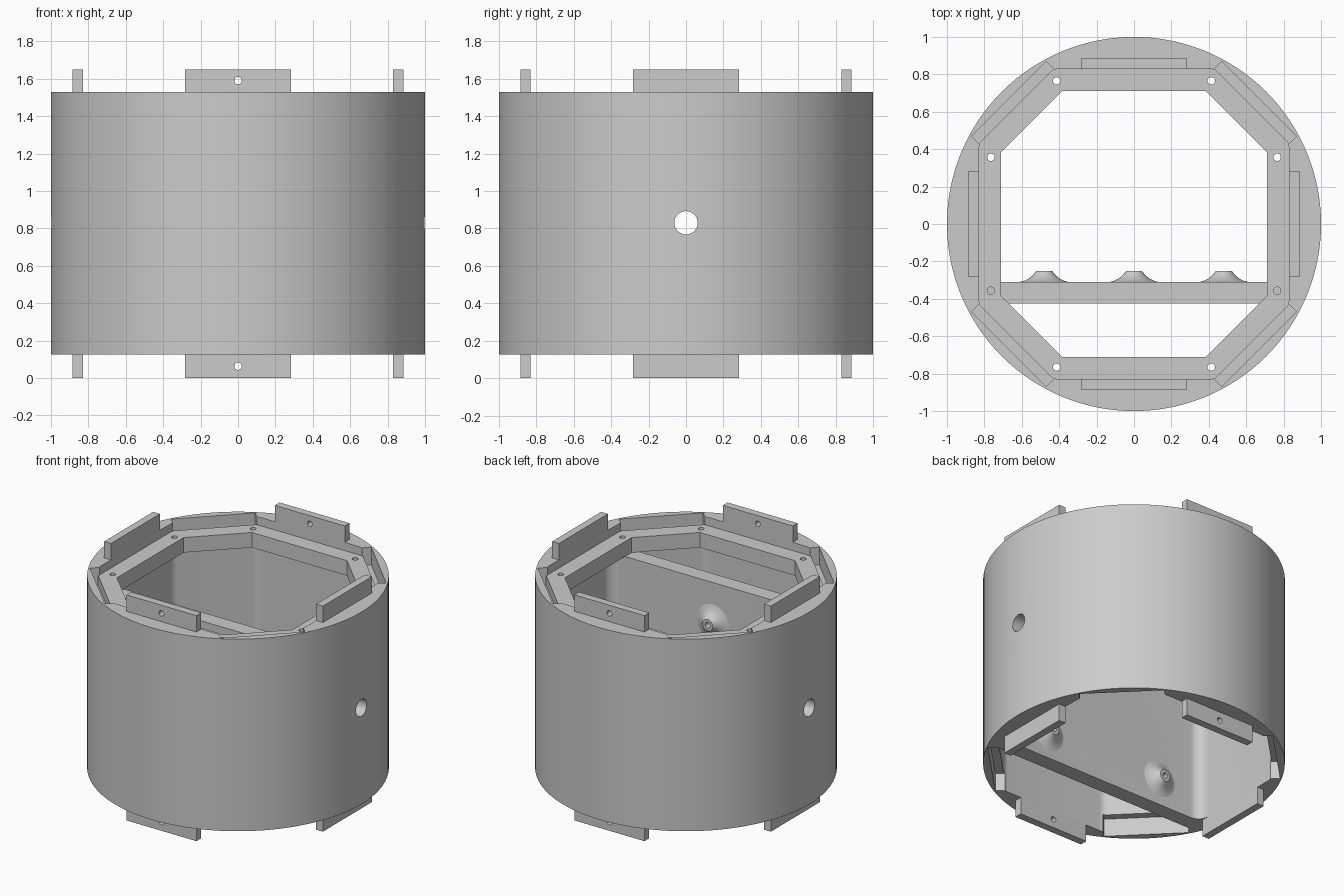
import bpy, bmesh, math
from mathutils import Matrix, Vector

old = bpy.data.objects.get("Cube")
if old:
    bpy.data.objects.remove(old, do_unlink=True)

GREY = bpy.data.materials.new("plain grey")
GREY.use_nodes = True
GREY.diffuse_color = (0.6, 0.6, 0.6, 1)
GREY.node_tree.nodes["Principled BSDF"].inputs["Base Color"].default_value = (0.6, 0.6, 0.6, 1)

BOTTOM, TOP = 0.125, 1.53          # shell ends
FLANGE_LOW, FLANGE_TOP = 1.36, 1.47
HEIGHT = 1.65


def make(name, bm):
    bmesh.ops.recalc_face_normals(bm, faces=bm.faces)
    mesh = bpy.data.meshes.new(name)
    bm.to_mesh(mesh)
    bm.free()
    mesh.materials.append(GREY)
    obj = bpy.data.objects.new(name, mesh)
    bpy.context.collection.objects.link(obj)
    return obj


def prism(name, points, low, high):
    bm = bmesh.new()
    base = bm.faces.new([bm.verts.new((x, y, low)) for x, y in points])
    grown = bmesh.ops.extrude_face_region(bm, geom=[base], use_keep_orig=True)
    moved = [v for v in grown["geom"] if isinstance(v, bmesh.types.BMVert)]
    bmesh.ops.translate(bm, verts=moved, vec=(0, 0, high - low))
    return make(name, bm)


def box(name, low, high, turn=0):
    lo, hi = Vector(low), Vector(high)
    bm = bmesh.new()
    bmesh.ops.create_cube(bm, size=1)
    bmesh.ops.scale(bm, vec=hi - lo, verts=bm.verts)
    bmesh.ops.translate(bm, vec=(lo + hi) / 2, verts=bm.verts)
    bmesh.ops.rotate(bm, matrix=Matrix.Rotation(math.radians(turn), 3, "Z"), verts=bm.verts)
    return make(name, bm)


def rod(name, radius, length, centre, axis="Z", sides=32):
    bm = bmesh.new()
    bmesh.ops.create_cone(bm, cap_ends=True, segments=sides, radius1=radius,
                          radius2=radius, depth=length)
    turn = {"X": Matrix.Rotation(math.pi / 2, 4, "Y"),
            "Y": Matrix.Rotation(math.pi / 2, 4, "X"), "Z": Matrix()}[axis]
    bm.transform(Matrix.Translation(centre) @ turn)
    return make(name, bm)


def cut(obj, cutters):
    for cutter in cutters:
        mod = obj.modifiers.new("cut", "BOOLEAN")
        mod.operation, mod.solver, mod.object = "DIFFERENCE", "EXACT", cutter
    bpy.context.view_layer.update()
    solid = obj.evaluated_get(bpy.context.evaluated_depsgraph_get())
    mesh = bpy.data.meshes.new_from_object(solid)
    obj.modifiers.clear()
    obj.data = mesh
    for cutter in cutters:
        bpy.data.objects.remove(cutter, do_unlink=True)


def smooth(obj):
    bpy.ops.object.select_all(action="DESELECT")
    obj.select_set(True)
    bpy.context.view_layer.objects.active = obj
    bpy.ops.object.shade_smooth_by_angle(angle=math.radians(20))


def octagon(near, far):
    quarter = [(far, near), (near, far)]
    return [(x * c - y * s, x * s + y * c)
            for c, s in ((1, 0), (0, 1), (-1, 0), (0, -1)) for x, y in quarter]


def rounded(points, radius, steps=6):
    # Swap each corner for a short tangent curve
    out = []
    for i, p in enumerate(points):
        p = Vector(p)
        a = (Vector(points[i - 1]) - p).normalized()
        b = (Vector(points[(i + 1) % len(points)]) - p).normalized()
        reach = radius / math.tan(a.angle(b) / 2)
        start, end = p + a * reach, p + b * reach
        for k in range(steps + 1):
            t = k / steps
            out.append(tuple(start.lerp(p, t).lerp(p.lerp(end, t), t)))
    return out


# Round shell with an eight-sided bore, mating slots and side ports
shell = rod("shell", 1, TOP - BOTTOM, (0, 0, (TOP + BOTTOM) / 2), sides=128)
cutters = [prism("bore_cutter", rounded(octagon(0.43, 0.83), 0.08), -0.1, 1.8)]
for turn in (45, 135, 225, 315):
    cutters.append(box("slot_cutter", (-0.283, 0.85, 1.4), (0.283, 0.947, 1.6), turn))
    cutters.append(box("slot_cutter", (-0.283, 0.85, 0.05), (0.283, 0.947, 0.255), turn))
cutters.append(rod("port_cutter", 0.0625, 3, (0, 0, 0.83), "X"))
cut(shell, cutters)
smooth(shell)

# Recessed flange with screw holes
flange = prism("flange", octagon(0.43, 0.83), FLANGE_LOW, FLANGE_TOP)
cutters = [prism("opening_cutter", octagon(0.385, 0.71), 1.2, 1.7)]
for sx in (-1, 1):
    for sy in (-1, 1):
        for x, y in ((0.413, 0.765), (0.765, 0.357)):
            cutters.append(rod("screw_cutter", 0.02, 0.5, (sx * x, sy * y, 1.4), sides=20))
cut(flange, cutters)
smooth(flange)

# Upright partition, blended into the side walls
R = 0.08
arc = [(0.83 - R + R * math.sin(t), -0.31 + R - R * math.cos(t))
       for t in (k * math.pi / 16 for k in range(9))]
half = [(0.83, -0.425)] + arc[::-1]
outline = half + [(-x, y) for x, y in reversed(half)]
partition = prism("partition", outline, BOTTOM, FLANGE_LOW)
BOSSES = [(-0.48, 0.32), (0, 1.07), (0.48, 0.32)]
cut(partition, [rod("boss_hole_cutter", 0.02, 0.6, (x, -0.36, z), "Y", 24) for x, z in BOSSES])
smooth(partition)

# Flared bosses on the rear of the partition
profile = [(0.13, 0), (0.105, 0.007), (0.08, 0.02), (0.062, 0.035),
           (0.048, 0.052), (0.042, 0.06), (0.02, 0.06), (0.02, 0)]
for x, z in BOSSES:
    bm = bmesh.new()
    verts = [bm.verts.new((r, 0, h)) for r, h in profile]
    edges = [bm.edges.new(pair) for pair in zip(verts, verts[1:])]
    bmesh.ops.spin(bm, geom=verts + edges, cent=(0, 0, 0), axis=(0, 0, 1),
                   angle=math.tau, steps=48)
    bmesh.ops.remove_doubles(bm, verts=bm.verts, dist=0.0005)
    bm.transform(Matrix.Translation((x, -0.31, z)) @ Matrix.Rotation(-math.pi / 2, 4, "X"))
    smooth(make("boss", bm))

# Locking tabs at both ends, drilled on the front and back
for turn, side in ((0, "back"), (90, "right"), (180, "front"), (270, "left")):
    for end, low, high, hole in (("upper", TOP, HEIGHT, 1.59), ("lower", 0, BOTTOM, 0.063)):
        tab = box(f"{end}_{side}_tab", (-0.283, 0.83, low), (0.283, 0.885, high), turn)
        if side in ("front", "back"):
            cut(tab, [rod("tab_hole_cutter", 0.02, 3, (0, 0, hole), "Y", 24)])
            smooth(tab)
